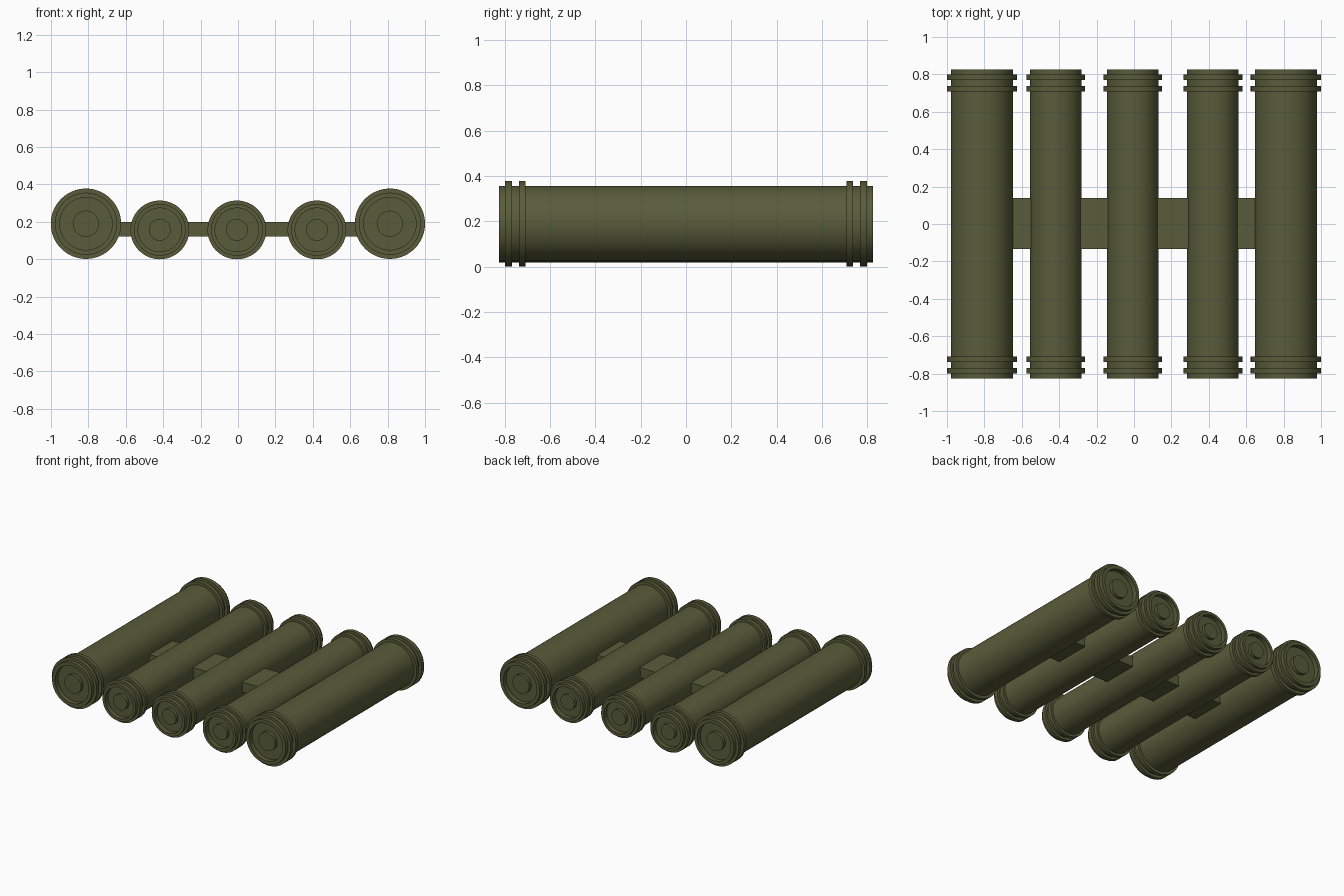
import bpy, bmesh, math

if "Cube" in bpy.data.objects:
    bpy.data.objects.remove(bpy.data.objects["Cube"])

olive = bpy.data.materials.new("olive_green")
olive.diffuse_color = (0.098, 0.107, 0.042, 1)
olive.use_nodes = True
olive.node_tree.nodes["Principled BSDF"].inputs["Base Color"].default_value = olive.diffuse_color
SEG = 64


def finish(bm, name):
    bmesh.ops.recalc_face_normals(bm, faces=bm.faces)
    mesh = bpy.data.meshes.new(name)
    bm.to_mesh(mesh)
    bm.free()
    mesh.materials.append(olive)
    ob = bpy.data.objects.new(name, mesh)
    bpy.context.collection.objects.link(ob)
    return ob


def tube(name, x, z, body, flange):
    # half profile (radius, y) from the middle to the end: ribs, rim, recess, boss
    half = [(body, 0.708), (flange, 0.708), (flange, 0.737), (body, 0.737),
            (body, 0.769), (flange, 0.769), (flange, 0.798), (body, 0.798),
            (body, 0.826), (body * 0.845, 0.826), (body * 0.845, 0.79),
            (body * 0.42, 0.79), (body * 0.42, 0.815)]
    profile = [(r, -y) for r, y in reversed(half)] + half
    bm = bmesh.new()
    rings = []
    for r, y in profile:
        rings.append([bm.verts.new((x + r * math.cos(2 * math.pi * i / SEG), y,
                                    z + r * math.sin(2 * math.pi * i / SEG)))
                      for i in range(SEG)])
    for a, b in zip(rings, rings[1:]):
        for i in range(SEG):
            j = (i + 1) % SEG
            bm.faces.new((a[i], a[j], b[j], b[i]))
    bm.faces.new(rings[0])
    bm.faces.new(rings[-1])
    ob = finish(bm, name)
    bpy.context.view_layer.objects.active = ob
    ob.select_set(True)
    bpy.ops.object.shade_smooth_by_angle(angle=math.radians(30))
    ob.select_set(False)


def bar(name, x0, x1):
    bm = bmesh.new()
    bmesh.ops.create_cube(bm, size=1)
    for v in bm.verts:
        v.co = ((x0 + x1) / 2 + v.co.x * (x1 - x0),
                0.003 + v.co.y * 0.274, 0.16 + v.co.z * 0.076)
    finish(bm, name)


# Two large outer tubes and three small inner tubes
tubes = [("outer_tube_left", -0.813, True), ("inner_tube_left", -0.418, False),
         ("inner_tube_centre", -0.006, False), ("inner_tube_right", 0.422, False),
         ("outer_tube_right", 0.812, True)]
for name, x, large in tubes:
    if large:
        tube(name, x, 0.19, 0.166, 0.188)
    else:
        tube(name, x, 0.157, 0.138, 0.157)

# Connector bars between neighbouring tubes
for i in range(4):
    (_, xa, la), (_, xb, lb) = tubes[i], tubes[i + 1]
    bar(f"connector_bar_{i + 1}", xa + (0.15 if la else 0.12), xb - (0.15 if lb else 0.12))
